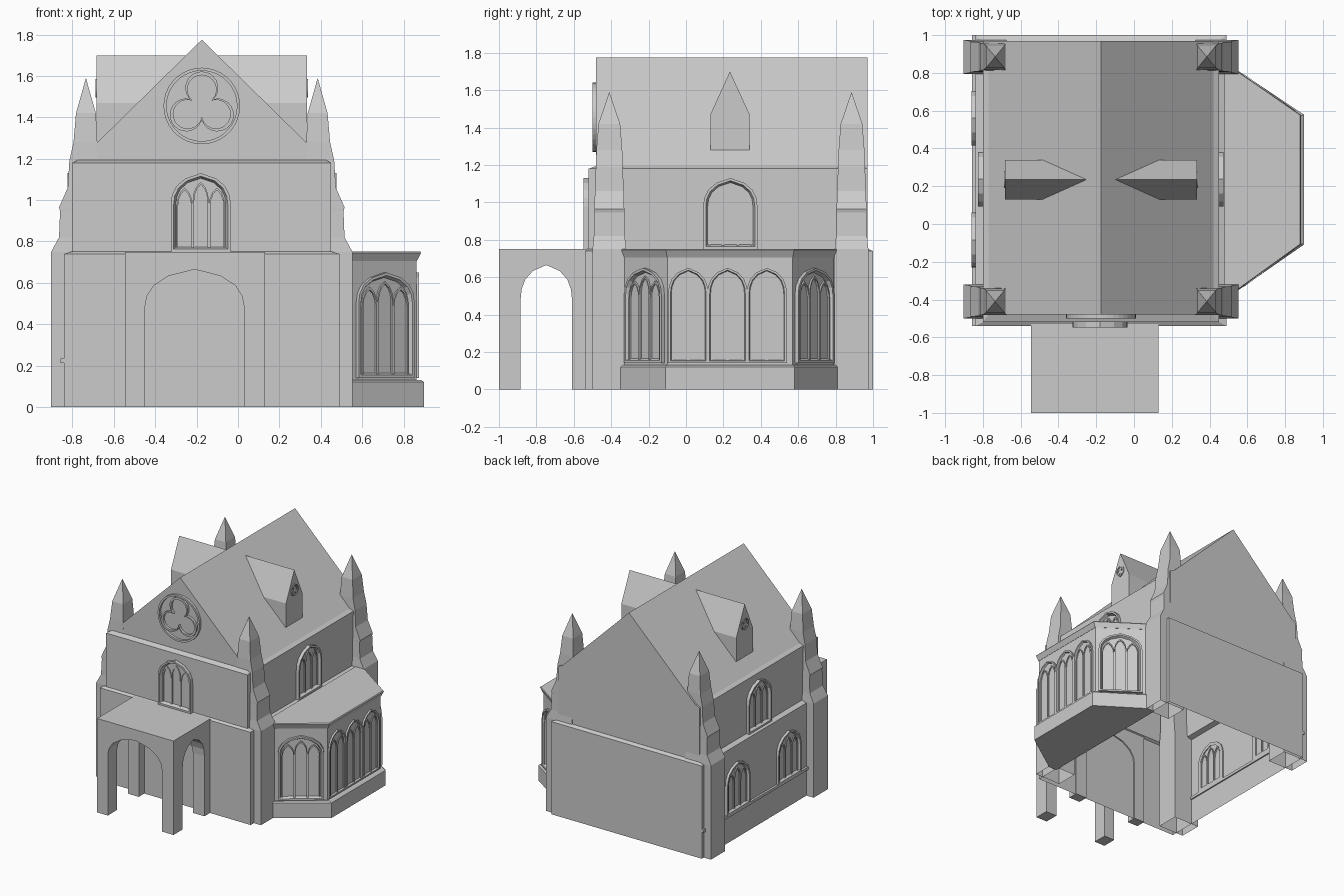
import bpy, bmesh, math
from mathutils import Vector

if "Cube" in bpy.data.objects:
    bpy.data.objects.remove(bpy.data.objects["Cube"])

CX = -0.175          # symmetry axis of the main building
ARCH = [(1, 0), (.96, .3), (.82, .58), (.52, .83), (0, 1)]
LANCET = [(1, 0), (.88, .4), (.55, .75), (0, 1)]


def loft(name, rings, bottom=True, top=True, wrap=False, loc=(0, 0, 0), rot=0):
    """Skin a list of equal-length rings of 3D points."""
    bm = bmesh.new()
    vs = [[bm.verts.new(p) for p in r] for r in rings]
    n = len(rings[0])
    for k in range(len(vs) if wrap else len(vs) - 1):
        a, b = vs[k], vs[(k + 1) % len(vs)]
        for i in range(n):
            j = (i + 1) % n
            bm.faces.new((a[i], a[j], b[j], b[i]))
    if not wrap:
        if bottom:
            bm.faces.new(vs[0])
        if top:
            bm.faces.new(vs[-1])
    bmesh.ops.remove_doubles(bm, verts=bm.verts, dist=1e-5)
    bmesh.ops.recalc_face_normals(bm, faces=bm.faces)
    me = bpy.data.meshes.new(name)
    bm.to_mesh(me)
    bm.free()
    ob = bpy.data.objects.new(name, me)
    ob.location = loc
    ob.rotation_euler = (0, 0, rot)
    bpy.context.collection.objects.link(ob)
    return ob


def rect(x0, x1, y0, y1, z):
    return [(x0, y0, z), (x1, y0, z), (x1, y1, z), (x0, y1, z)]


def box(name, x0, x1, y0, y1, z0, z1):
    return loft(name, [rect(x0, x1, y0, y1, z0), rect(x0, x1, y0, y1, z1)])


def arch(w, z0, spring, h, shape=ARCH, cx=0):
    """Pointed arch outline in x/z."""
    a = w / 2
    right = [(cx + a * t, spring + (h - spring) * s) for t, s in shape]
    left = [(2 * cx - x, z) for x, z in reversed(right[:-1])]
    return [(cx + a, z0)] + right + left + [(cx - a, z0)]


def at_y(pts, y):
    return [(x, y, z) for x, z in pts]


def band(name, outer, inner_front, inner_back, depth, loc, rot):
    """Raised moulding between outlines, with a splayed inner side."""
    return loft(name, [at_y(outer, .01), at_y(outer, -depth), at_y(inner_front, -depth),
                       at_y(inner_back, .01)], wrap=True, loc=loc, rot=rot)


def window(name, loc, rot, w, h, lights, depth=.025, border=.014, splay=.014):
    """Arched frame with a row of lancet lights; local front is -y."""
    sp = h * .6 if h < .45 else h * .72
    out = arch(w, 0, sp, h)
    mid = arch(w - 2 * border, border, sp, h - border)
    e = border + splay
    band(name + "_frame", out, mid, arch(w - 2 * e, e, sp, h - e), depth, loc, rot)
    lw = (w - 2 * e) / lights
    for i in range(lights):
        cx = (i - (lights - 1) / 2) * lw
        top = (h - e - .015) - .05 * abs(cx) / (w / 2)
        o = arch(lw, .005, top - .09, top, LANCET, cx)
        n = arch(lw - .014, .012, top - .09, top - .012, LANCET, cx)
        band(f"{name}_light", o, n, n, .008, loc, rot)


def circle(r, n=36):
    return [(r * math.cos(2 * math.pi * i / n), r * math.sin(2 * math.pi * i / n)) for i in range(n)]


def trefoil(d, r, n=48):
    """Outline of three overlapping lobes."""
    pts = []
    for i in range(n):
        t = 2 * math.pi * i / n
        p = (t + math.pi / 6) % (2 * math.pi / 3) - math.pi / 3 - math.pi / 3
        p = (p + math.pi / 3 + 1e-9)
        p = (t - math.pi / 2 + math.pi / 3) % (2 * math.pi / 3) - math.pi / 3
        s = d * math.cos(p) + math.sqrt(max(r * r - (d * math.sin(p)) ** 2, 0))
        pts.append((s * math.cos(t), s * math.sin(t)))
    return pts


def rose(name, loc, rot, R, depth):
    ring = circle(R * .92)
    band(name + "_ring", circle(R), ring, ring, depth, loc, rot)
    inner = trefoil(.46 * R, .405 * R)
    inner = [(x * .93, z * .93) for x, z in inner]
    band(name + "_trefoil", trefoil(.47 * R, .43 * R), inner, inner, depth, loc, rot)


# Main walls: wide lower storey, narrower upper storey, open underneath
loft("walls", [rect(-.84, .49, -.54, 1, 0), rect(-.84, .49, -.54, 1, .74),
               rect(-.80, .45, -.52, .97, .752), rect(-.80, .45, -.52, .97, 1.18),
               rect(-.77, .42, -.48, .97, 1.195)], bottom=False, top=False)

# Gabled roof
gable = [(CX - .595, 1.19), (CX + .595, 1.19), (CX, 1.775)]
loft("roof", [at_y(gable, -.48), at_y(gable, .97)])

# Dormers on both slopes
prof = [(.13, 1.28), (.34, 1.28), (.34, 1.47), (.235, 1.70), (.13, 1.47)]
for s, side in ((1, "right"), (-1, "left")):
    loft("dormer_" + side, [[(CX + s * u, y, z) for y, z in prof] for u in (.03, .508)])
    rose("dormer_rose_" + side, (CX + s * .508, .235, 1.54), s * math.pi / 2, .045, .006)

# Corner buttresses with pointed caps: z, inner, outer, half depth
steps = [(0, .50, .728, .09), (.75, .50, .728, .09), (.82, .50, .69, .083), (.945, .50, .685, .08),
         (.965, .50, .69, .08), (1.06, .50, .648, .077), (1.19, .50, .64, .072),
         (1.28, .505, .62, .069), (1.42, .512, .608, .058), (1.59, .56, .56, 0)]
for s in (1, -1):
    for yc in (-.41, .885):
        loft("corner_buttress", [rect(CX + s * a, CX + s * b, yc - h, yc + h, z)
                                 for z, a, b, h in steps], bottom=False)

# Porch with crossing arched passages
porch = box("porch", -.545, .13, -1, -.53, 0, .75)
a1 = arch(.48, -.1, .48, .665, cx=-.21)
a2 = arch(.275, -.1, .48, .665, cx=-.747)
cutters = [loft("front_passage_cutter", [at_y(a1, -1.1), at_y(a1, -.5)]),
           loft("side_passage_cutter", [[(x, y, z) for y, z in a2] for x in (-.7, .3)])]
for c in cutters:
    c.hide_render = True
    m = porch.modifiers.new("passage", "BOOLEAN")
    m.operation = "DIFFERENCE"
    m.solver = "EXACT"
    m.object = c
    bpy.context.view_layer.objects.active = porch
    bpy.ops.object.modifier_apply(modifier=m.name)
    bpy.data.objects.remove(c)


# Bay window block: base, wall and flared cornice
def bay(x, e, z):
    return [(.48, -.33 - e, z), (.55, -.33 - e, z), (x, -.10 - e * .4, z),
            (x, .57 + e * .4, z), (.55, .79 + e, z), (.48, .79 + e, z)]


loft("bay_base", [bay(.90, .022, 0), bay(.90, .022, .12), bay(.885, .012, .13)])
loft("bay_wall", [bay(.862, 0, .125), bay(.862, 0, .72)])
loft("bay_cornice", [bay(.864, .002, .705), bay(.885, .018, .745), bay(.88, .014, .752)])

# Bay windows: three on the long face, one on each slanted face
for i in range(3):
    window("bay_window", (.862, .222 + (i - 1) * .21, .14), math.pi / 2, .215, .51, 2, .014, .012, .008)
window("bay_front_window", (.708, -.217, .14), math.atan2(.23, .312), .335, .51, 3, .018)
window("bay_back_window", (.708, .682, .14), math.pi - math.atan2(.22, .312), .335, .51, 3, .018)

# Upper storey windows on three sides, lower windows on the left side
window("front_window", (-.18, -.52, .75), 0, .29, .38, 3, .028)
window("right_window", (.45, .237, .75), math.pi / 2, .29, .38, 3)
window("left_window", (-.80, .237, .75), -math.pi / 2, .29, .38, 3)
for y in (-.085, .56):
    window("left_lower_window", (-.84, y, .23), -math.pi / 2, .29, .38, 3, .02)
box("left_sill_course", -.857, -.83, -.54, 1, .212, .234)

# Rose window on the front gable
rose("front_rose", (CX, -.48, 1.455), 0, .185, .02)
